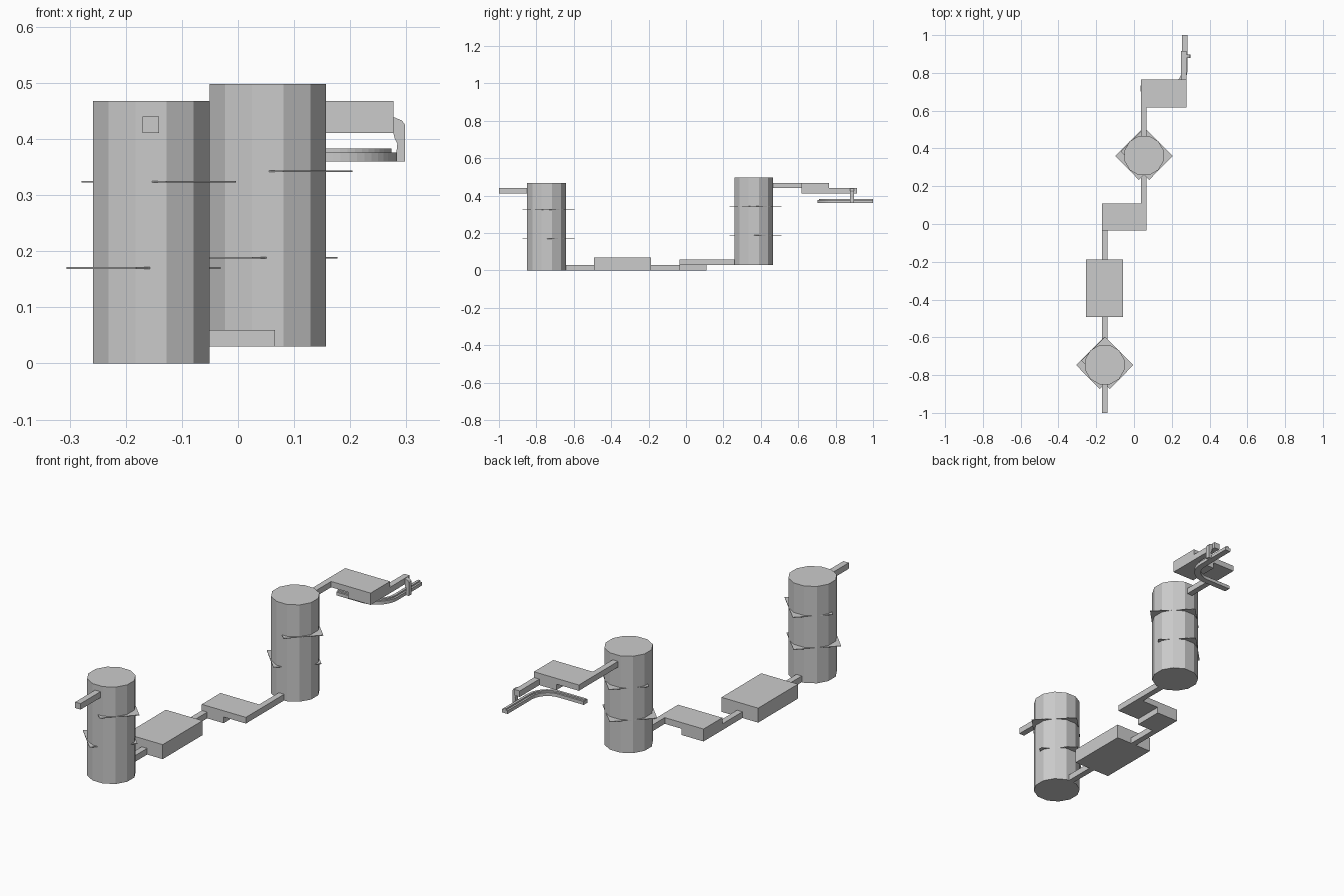
import bpy, bmesh, math

if "Cube" in bpy.data.objects:
    bpy.data.objects.remove(bpy.data.objects["Cube"])


def finish(name, bm):
    bmesh.ops.recalc_face_normals(bm, faces=bm.faces[:])
    me = bpy.data.meshes.new(name)
    bm.to_mesh(me)
    bm.free()
    ob = bpy.data.objects.new(name, me)
    bpy.context.collection.objects.link(ob)
    return ob


def prism(name, pts, axis_vec):
    """Extrude a closed 3D outline along a vector."""
    bm = bmesh.new()
    f = bm.faces.new([bm.verts.new(p) for p in pts])
    r = bmesh.ops.extrude_face_region(bm, geom=[f])
    verts = [v for v in r["geom"] if isinstance(v, bmesh.types.BMVert)]
    bmesh.ops.translate(bm, vec=axis_vec, verts=verts)
    return finish(name, bm)


def box(name, x, y, z):
    pts = [(x[0], y[0], z[0]), (x[1], y[0], z[0]), (x[1], y[1], z[0]), (x[0], y[1], z[0])]
    return prism(name, pts, (0, 0, z[1] - z[0]))


def tower(name, cx, cy, z0):
    # twelve-sided column with a flat facing the front
    r = 0.1075
    ring = [(cx + r * math.cos(math.radians(15 + 30 * i)),
             cy + r * math.sin(math.radians(15 + 30 * i)), z0) for i in range(12)]
    prism(name, ring, (0, 0, 0.468))
    # thin turned plates, mirrored between the two levels
    corners = [(0.151, -0.002), (0.002, 0.148), (-0.124, 0.022), (0.027, -0.129)]
    for label, dz, side in (("lower", 0.157, -1), ("upper", 0.311, 1)):
        prism(f"{name}_{label}_plate",
              [(cx + side * x, cy + y, z0 + dz) for x, y in corners], (0, 0, 0.003))


# Columns
tower("front_column", -0.155, -0.745, 0.0)
for ob in bpy.data.objects:
    if "plate" in ob.name:
        ob.location.z = 0.0115
tower("rear_column", 0.053, 0.362, 0.03)

# Lower and upper walkway beams
LX, RX = (-0.17, -0.141), (0.037, 0.066)
box("entry_beam", LX, (-1.0, -0.80), (0.411, 0.44))
box("lower_beam_a", LX, (-0.70, -0.49), (0, 0.03))
box("lower_beam_b", LX, (-0.19, -0.033), (0, 0.03))
box("middle_beam", RX, (0.108, 0.30), (0.03, 0.06))
box("upper_beam", RX, (0.42, 0.617), (0.44, 0.468))
box("exit_beam", (0.248, 0.277), (0.763, 0.915), (0.411, 0.44))

# Large floor block
box("floor_block", (-0.254, -0.058), (-0.492, -0.188), (0, 0.07))

# Stepped platforms: L shaped from the front
y0, y1 = -0.034, 0.109
prism("low_step_platform", [(x, y0, z) for x, z in
      [(-0.17, 0), (-0.053, 0), (-0.053, 0.03), (0.066, 0.03), (0.066, 0.06), (-0.17, 0.06)]],
      (0, y1 - y0, 0))
y0, y1 = 0.617, 0.765
prism("high_step_platform", [(x, y0, z) for x, z in
      [(0.037, 0.44), (0.157, 0.44), (0.157, 0.411), (0.277, 0.411), (0.277, 0.468), (0.037, 0.468)]],
      (0, y1 - y0, 0))

# Curved hanger bracket
prism("hanger_bracket", [(x, 0.878, z) for x, z in
      [(0.265, 0.438), (0.28, 0.438), (0.292, 0.433), (0.298, 0.425), (0.298, 0.36),
       (0.282, 0.36), (0.283, 0.383), (0.284, 0.392), (0.279, 0.402), (0.277, 0.411), (0.265, 0.411)]],
      (0, 0.02, 0))

# Curved rail: stepped cross-section swept along a quarter bend
R, ex, ey = 0.10, 0.268, 0.717
path = [(0.034, ey, 0.0)]
for i in range(13):
    a = math.radians(90 * i / 12)
    path.append((ex - R + R * math.sin(a), ey + R - R * math.cos(a), a))
path.append((ex, 1.0, math.pi / 2))
section = [(-0.015, 0.36), (0.015, 0.36), (0.015, 0.376), (0.006, 0.376),
           (0.006, 0.383), (-0.006, 0.383), (-0.006, 0.376), (-0.015, 0.376)]
bm = bmesh.new()
rings = [[bm.verts.new((x + o * math.sin(a), y - o * math.cos(a), z)) for o, z in section]
         for x, y, a in path]
n = len(section)
for r0, r1 in zip(rings, rings[1:]):
    for i in range(n):
        bm.faces.new((r0[i], r0[(i + 1) % n], r1[(i + 1) % n], r1[i]))
bm.faces.new(rings[0])
bm.faces.new(rings[-1])
finish("curved_rail", bm)
